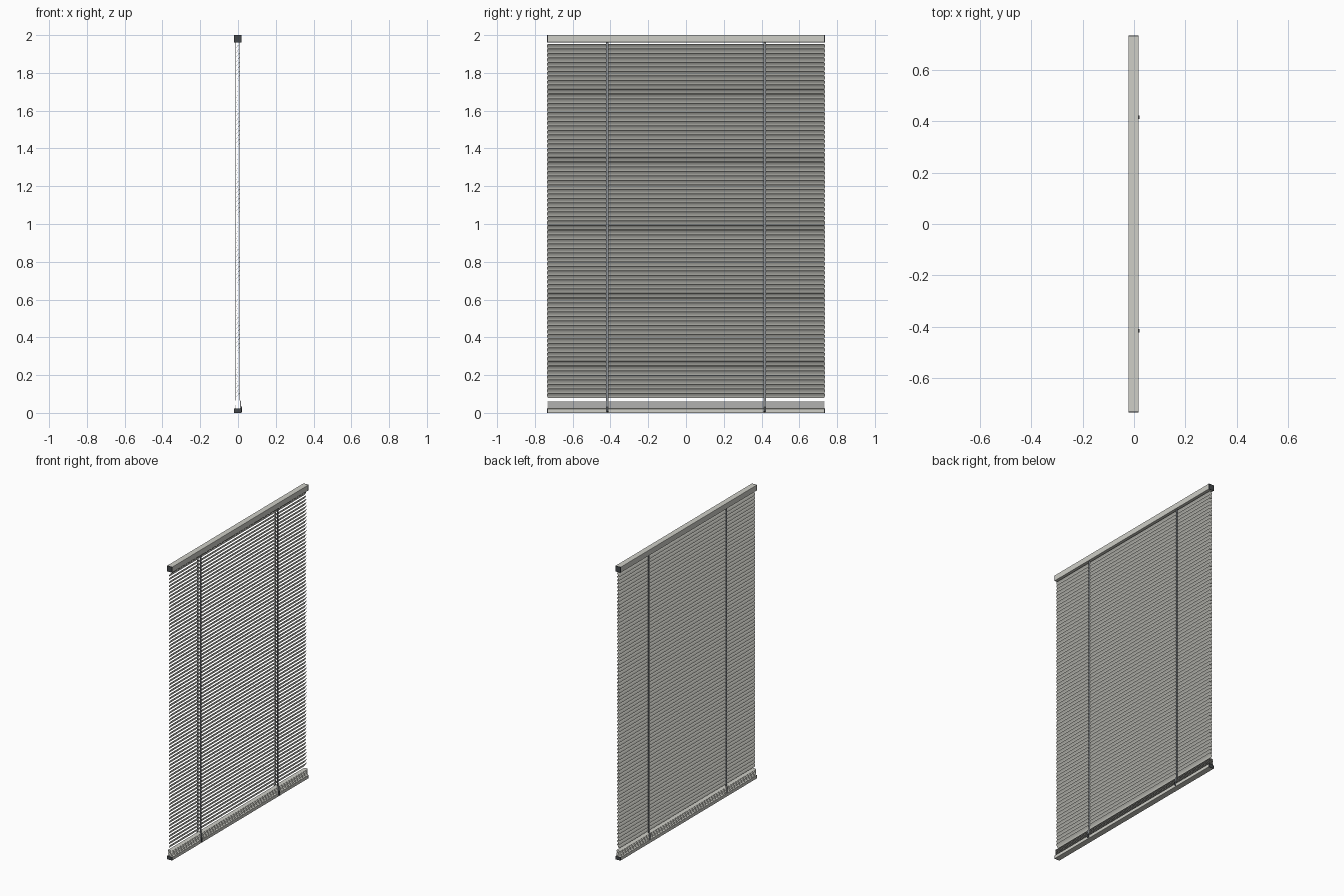
import bpy, bmesh, math

if "Cube" in bpy.data.objects:
    bpy.data.objects.remove(bpy.data.objects["Cube"])

HALF = 0.735          # half width of the blind along y
CX = -0.0015          # centre of the rails and slats in x
SLAT_W = 0.031
N_SLATS = 78
Z_LOW, Z_HIGH = 0.093, 1.941


def material(name, rgb):
    m = bpy.data.materials.new(name)
    m.diffuse_color = (*rgb, 1)
    m.use_nodes = True
    m.node_tree.nodes["Principled BSDF"].inputs["Base Color"].default_value = m.diffuse_color
    return m


PAINT = material("warm_grey_paint", (0.62, 0.62, 0.57))
DARK = material("dark_plastic", (0.06, 0.065, 0.07))
CORD = material("cord_grey", (0.27, 0.29, 0.31))


def make_object(name, bm, mat):
    bmesh.ops.recalc_face_normals(bm, faces=bm.faces)
    me = bpy.data.meshes.new(name)
    bm.to_mesh(me)
    bm.free()
    me.materials.append(mat)
    ob = bpy.data.objects.new(name, me)
    bpy.context.collection.objects.link(ob)
    return ob


def box(name, x, y, z, mat, bevel=0):
    bm = bmesh.new()
    bmesh.ops.create_cube(bm, size=1)
    for v in bm.verts:
        for i, (lo, hi) in enumerate((x, y, z)):
            v.co[i] = lo if v.co[i] < 0 else hi
    ob = make_object(name, bm, mat)
    if bevel:
        mod = ob.modifiers.new("bevel", 'BEVEL')
        mod.width, mod.segments = bevel, 2
    return ob


def slats(name, heights, tilt, crown):
    """Thin crowned strips with clipped corners, closed top and bottom."""
    bm = bmesh.new()
    c, s = math.cos(tilt), math.sin(tilt)
    profile = [(-1, 0.006), (-0.75, 0.001), (-0.3, 0), (0.3, 0), (0.75, 0.001), (1, 0.006)]
    for z in heights:
        layers = []
        for thick in (0.0004, -0.0004):
            rows = []
            for t, inset in profile:
                u, w = t * SLAT_W / 2, crown * (1 - t * t) - crown / 2 + thick
                px, pz = CX + u * c - w * s, z + u * s + w * c
                rows.append([bm.verts.new((px, sy * (HALF - inset), pz)) for sy in (-1, 1)])
            for a, b in zip(rows, rows[1:]):
                bm.faces.new((a[0], a[1], b[1], b[0]))
            layers.append(rows)
        top, bot = layers
        for k in (0, -1):
            bm.faces.new((top[k][0], top[k][1], bot[k][1], bot[k][0]))
        for i in range(len(profile) - 1):
            for e in (0, 1):
                bm.faces.new((top[i][e], top[i + 1][e], bot[i + 1][e], bot[i][e]))
    return make_object(name, bm, PAINT)


# Head rail and bottom rail with dark end caps
X0, X1 = -0.021, 0.018
for name, z0, z1 in (("head_rail", 1.962, 2.0), ("bottom_rail", 0.0, 0.022)):
    box(name, (X0, X1), (-HALF + 0.003, HALF - 0.003), (z0, z1), PAINT, 0.0015)
    for side, sy in (("left", -1), ("right", 1)):
        ys = sorted((sy * (HALF - 0.004), sy * HALF))
        box(f"{name}_cap_{side}", (X0, X1), ys, (z0, z1), DARK)

# Hanging slats, tilted so that the +x edge is high
step = (Z_HIGH - Z_LOW) / (N_SLATS - 1)
slats("hanging_slats", [Z_LOW + i * step for i in range(N_SLATS)], math.radians(58), 0.0025)

# Spare slats stacked flat on the bottom rail
slats("stacked_slats", [0.0255 + i * 0.0053 for i in range(8)], 0, 0.0025)

# Ladder tapes either side of the slats, and cord plugs on the bottom rail
for side, sy in (("left", -1), ("right", 1)):
    yc = sy * 0.416
    for face, x in (("back", CX - 0.0105), ("front", CX + 0.0105)):
        box(f"ladder_tape_{face}_{side}", (x - 0.0006, x + 0.0006),
            (yc - 0.007, yc + 0.007), (0.066, 1.964), CORD)
    for face, xs in (("front", (0.0145, 0.0155)), ("back", (-0.0185, -0.0175))):
        box(f"stack_tape_{face}_{side}", xs, (yc - 0.007, yc + 0.007), (0.02, 0.066), CORD)
    box(f"cord_plug_{side}", (0.015, 0.021), (yc - 0.007, yc + 0.007), (0.006, 0.034), DARK, 0.001)
